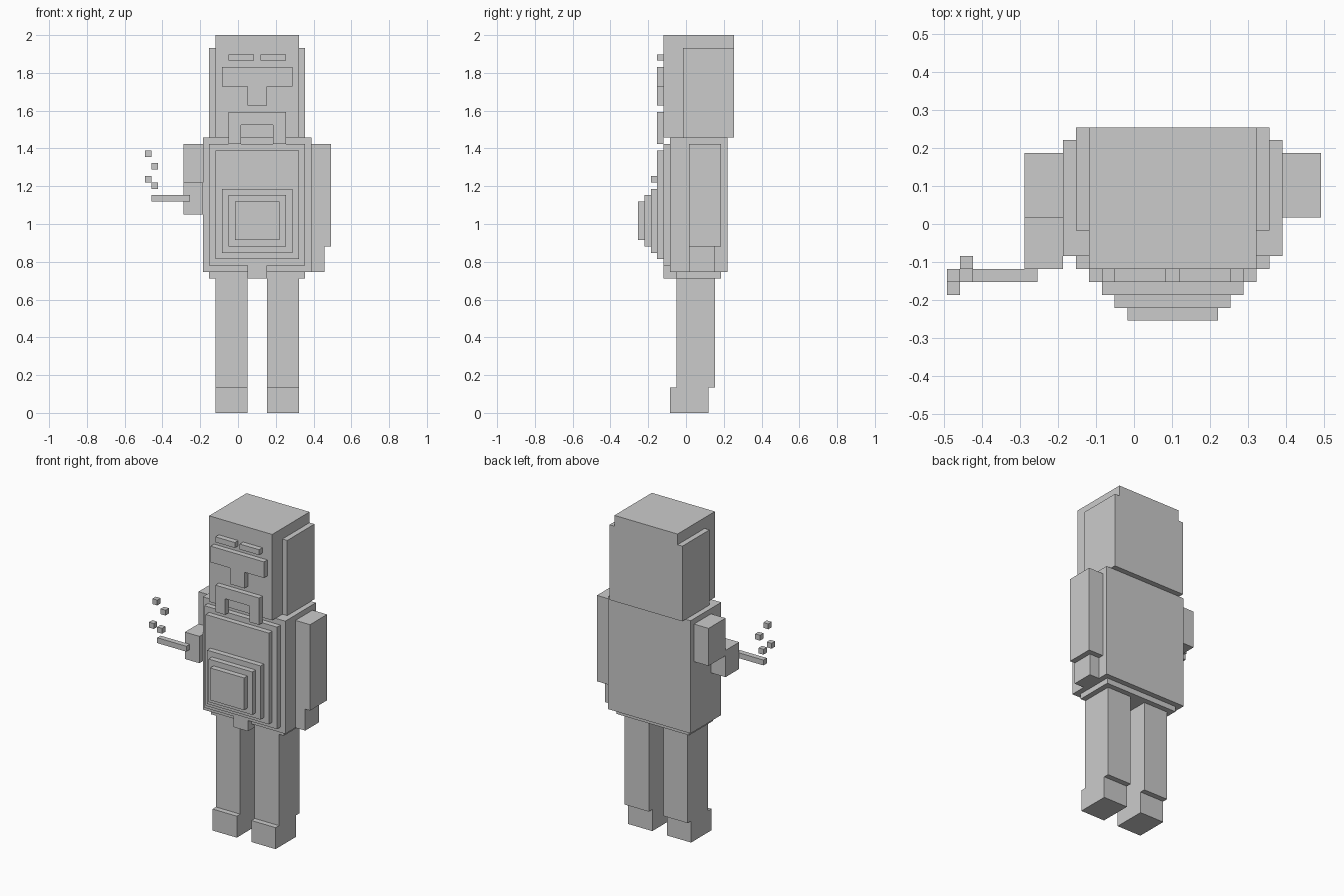
import bpy

cube = bpy.data.objects.get("Cube")
if cube:
    bpy.data.objects.remove(cube, do_unlink=True)

U = 2 / 59    # one block
MID = 3       # symmetry plane of the body, in blocks

grey = bpy.data.materials.new("plain_grey")
grey.use_nodes = True
COLOUR = (0.6, 0.6, 0.6, 1)
grey.diffuse_color = COLOUR
grey.node_tree.nodes["Principled BSDF"].inputs["Base Color"].default_value = COLOUR


def box(name, x, y, z):
    """Block-aligned box from (min, max) ranges in block units."""
    lo, hi = zip(x, y, z)
    bpy.ops.mesh.primitive_cube_add(size=1, location=[(a + b) / 2 * U for a, b in zip(lo, hi)])
    ob = bpy.context.object
    ob.name = ob.data.name = name
    ob.scale = [(b - a) * U for a, b in zip(lo, hi)]
    bpy.ops.object.transform_apply(location=False, rotation=False, scale=True)
    ob.data.materials.append(grey)
    return ob


def centred(name, half, y, z):
    return box(name, (MID - half, MID + half), y, z)


def pair(name, inner, outer, y, z):
    box("left_" + name, (MID + inner, MID + outer), y, z)
    box("right_" + name, (MID - outer, MID - inner), y, z)


# Legs and feet
pair("leg", 1.5, 6.5, (-1.5, 4.5), (4, 21))
pair("foot", 1.5, 6.5, (-2.5, 3.5), (0, 4))

# Body
centred("hips", 7.5, (-1.5, 5.5), (21, 22))
centred("torso", 8.5, (-2.5, 6.5), (22, 43))
centred("front_flap", 1.5, (-3.5, -1.5), (21, 23))

# Chest and stepped belly
layers = [(7.5, 23, 42), (6.5, 24, 41), (5.5, 25, 35), (4.5, 26, 34), (3.5, 27, 33)]
for i, (half, low, high) in enumerate(layers):
    centred(f"belly_layer_{i + 1}", half, (-3.5 - i, -2.5 - i), (low, high))

# Head with side hair
centred("head", 6.5, (-3.5, 7.5), (43, 59))
pair("side_hair", 6.5, 7.5, (-0.5, 7.5), (43, 57))

# Face
FACE = (-4.5, -3.5)
pair("eyebrow", 0.5, 4.5, FACE, (55, 56))
centred("glasses", 5.5, FACE, (51, 54))
centred("nose", 1.5, FACE, (48, 51))
centred("moustache", 4.5, FACE, (45, 47))
pair("moustache_end", 2.5, 4.5, FACE, (42, 45))

# Hanging left arm
box("left_sleeve", (11.5, 14.5), (0.5, 5.5), (26, 42))
box("left_hand", (11.5, 13.5), (0.5, 4.5), (22, 26))

# Bent right arm holding a stick
box("right_sleeve", (-8.5, -5.5), (0.5, 5.5), (35, 42))
box("right_forearm", (-8.5, -5.5), (-3.5, 0.5), (31, 36))
box("stick", (-13.5, -7.5), (-4.5, -3.5), (33, 34))

# Smoke puffs above the stick tip
for i, (x, y, z) in enumerate([(-14.5, -4.5, 40), (-13.5, -3.5, 38),
                               (-14.5, -5.5, 36), (-13.5, -4.5, 35)]):
    box(f"smoke_puff_{i + 1}", (x, x + 1), (y, y + 1), (z, z + 1))
